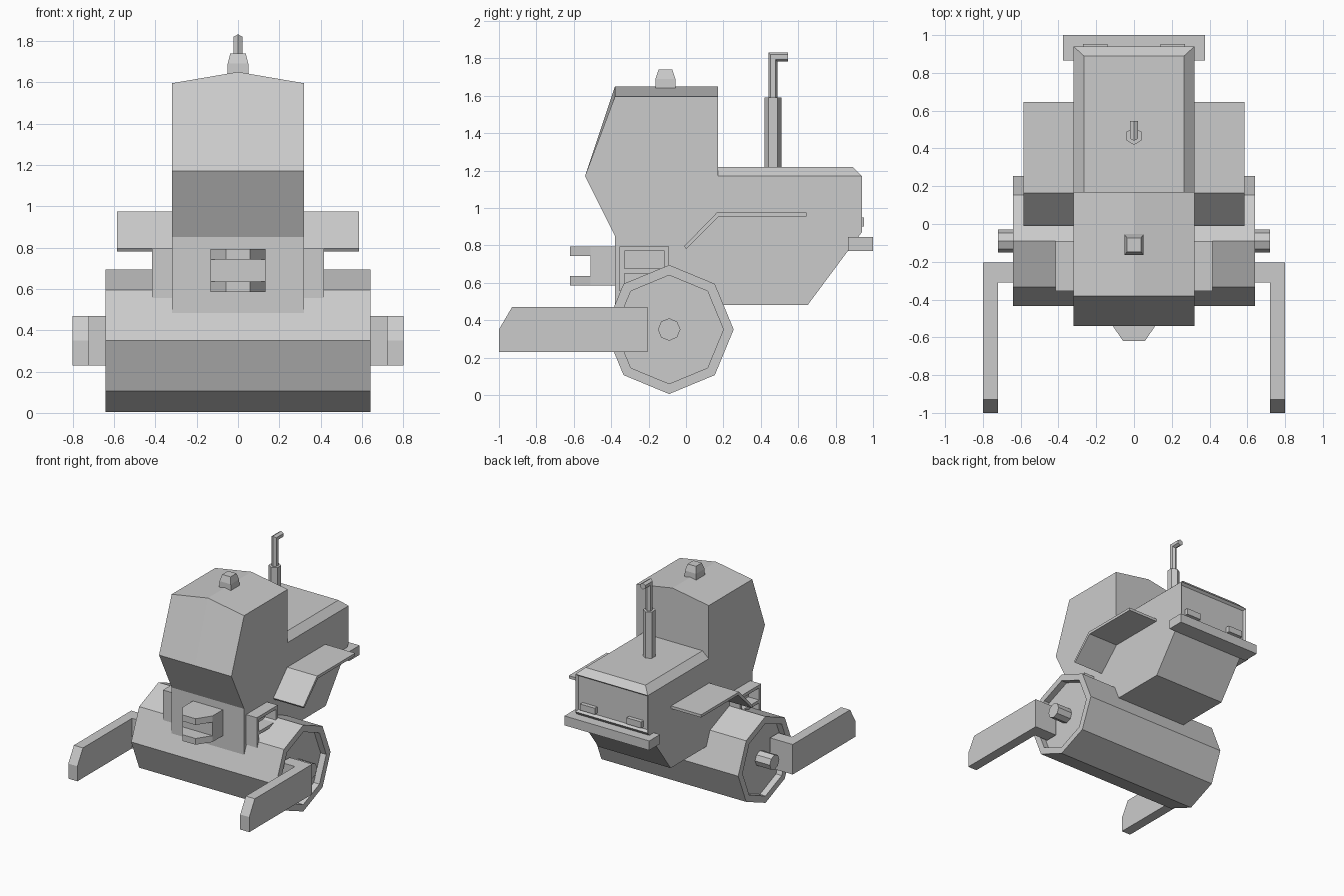
import bpy, bmesh, math

cube = bpy.data.objects.get("Cube")
if cube:
    bpy.data.objects.remove(cube, do_unlink=True)

grey = bpy.data.materials.new("plain_grey")
grey.use_nodes = True
GREY = (0.6, 0.6, 0.6, 1)
grey.diffuse_color = GREY
grey.node_tree.nodes["Principled BSDF"].inputs["Base Color"].default_value = GREY


def loft(name, rings):
    """Skin a closed solid through rings with equal point counts."""
    bm = bmesh.new()
    loops = [[bm.verts.new(p) for p in ring] for ring in rings]
    n = len(loops[0])
    for a, b in zip(loops, loops[1:]):
        for i in range(n):
            j = (i + 1) % n
            bm.faces.new((a[i], a[j], b[j], b[i]))
    bm.faces.new(loops[0])
    bm.faces.new(loops[-1])
    bmesh.ops.recalc_face_normals(bm, faces=bm.faces)
    mesh = bpy.data.meshes.new(name)
    bm.to_mesh(mesh)
    bm.free()
    mesh.materials.append(grey)
    obj = bpy.data.objects.new(name, mesh)
    bpy.context.collection.objects.link(obj)
    return obj


def side_prism(name, x0, x1, profile):
    """Extrude a (y, z) profile across x."""
    return loft(name, [[(x, y, z) for y, z in profile] for x in (x0, x1)])


def top_prism(name, z0, z1, profile):
    """Extrude an (x, y) profile upwards."""
    return loft(name, [[(x, y, z) for x, y in profile] for z in (z0, z1)])


def box(name, x0, x1, y0, y1, z0, z1):
    return side_prism(name, x0, x1, [(y0, z0), (y1, z0), (y1, z1), (y0, z1)])


def rect(x, y0, y1, z):
    return [(-x, y0, z), (x, y0, z), (x, y1, z), (-x, y1, z)]


def polygon(n, r):
    return [(r * math.cos(math.tau * i / n), r * math.sin(math.tau * i / n)) for i in range(n)]


W = 0.32  # half width of cab and hood

# Cab with a slightly ridged roof
def cab_ring(x, roof):
    pts = [(-0.38, 0.48), (-0.38, 0.85), (-0.54, 1.17), (-0.38, roof), (0.17, roof), (0.17, 0.48)]
    return [(x, y, z) for y, z in pts]

loft("cab", [cab_ring(-W, 1.595), cab_ring(0, 1.65), cab_ring(W, 1.595)])

# Engine body with a sunken rear panel
body = side_prism("engine_body", -W, W,
                  [(0.17, 0.48), (0.65, 0.48), (0.94, 0.87), (0.94, 1.17), (0.17, 1.17)])
bm = bmesh.new()
bm.from_mesh(body.data)
rear = [f for f in bm.faces if f.normal.y > 0.99]
bmesh.ops.inset_individual(bm, faces=rear, thickness=0.022, depth=-0.02)
bm.to_mesh(body.data)
bm.free()

# Bevelled hood top
loft("hood_top", [rect(W, 0.17, 0.94, 1.17), rect(0.265, 0.17, 0.89, 1.22)])

# Rear bumper
box("rear_bumper", -0.375, 0.375, 0.865, 1.0, 0.77, 0.845)

# Roof beacon
loft("beacon", [rect(0.052, -0.165, -0.055, 1.62), rect(0.05, -0.163, -0.057, 1.69),
                rect(0.037, -0.147, -0.073, 1.74)])

# Exhaust stack and mitred tail pipe
EY, TOP = 0.465, 1.807
hexagon = polygon(6, 0.046)
top_prism("exhaust_stack", 1.21, 1.59, [(b, EY + a) for a, b in hexagon])
tube = polygon(6, 0.025)
loft("exhaust_pipe", [[(b, EY + a, 1.58) for a, b in tube],
                      [(b, EY + a, TOP - a) for a, b in tube],
                      [(b, 0.545, TOP - a) for a, b in tube]])

# Front hitch with two tapered jaws
box("hitch_block", -0.132, 0.132, -0.51, -0.37, 0.585, 0.793)
jaw = [(-0.132, -0.51), (-0.058, -0.62), (0.058, -0.62), (0.132, -0.51)]
for label, z in (("lower", 0.585), ("upper", 0.743)):
    top_prism(label + "_hitch_jaw", z, z + 0.05, jaw)

# Drum with recessed ends
DY, DZ = -0.09, 0.35

def drum_ring(x, r):
    return [(x, DY + a, DZ + b) for a, b in polygon(8, r)]

loft("drum", [drum_ring(x, r) for x, r in
              ((-0.59, 0.29), (-0.64, 0.29), (-0.64, 0.345),
               (0.64, 0.345), (0.64, 0.29), (0.59, 0.29))])

# Parts repeated on both sides
for side, s in (("left", 1), ("right", -1)):
    loft(side + "_axle", [drum_ring(s * 0.58, 0.06), drum_ring(s * 0.72, 0.06)])
    side_prism(side + "_push_arm", s * 0.72, s * 0.8,
               [(-1, 0.23), (-0.205, 0.23), (-0.205, 0.47), (-0.93, 0.47), (-1, 0.35)])
    box(side + "_arm_bracket", s * 0.6, s * 0.72, -0.31, -0.205, 0.23, 0.47)
    side_prism(side + "_fender", s * 0.31, s * 0.585,
               [(-0.01, 0.795), (0.165, 0.975), (0.645, 0.975),
                (0.645, 0.953), (0.175, 0.953), (0.0, 0.78)])
    box(side + "_rear_lamp", s * 0.14, s * 0.27, 0.91, 0.952, 0.9, 0.95)
    # Ladder frame: two posts and three rungs
    for label, y in (("front", -0.355), ("rear", -0.115)):
        box(f"{side}_ladder_{label}_post", s * 0.31, s * 0.415, y, y + 0.025, 0.555, 0.795)
    for i, z in enumerate((0.555, 0.65, 0.77)):
        box(f"{side}_ladder_rung_{i + 1}", s * 0.31, s * 0.415, -0.33, -0.115, z, z + 0.025)
